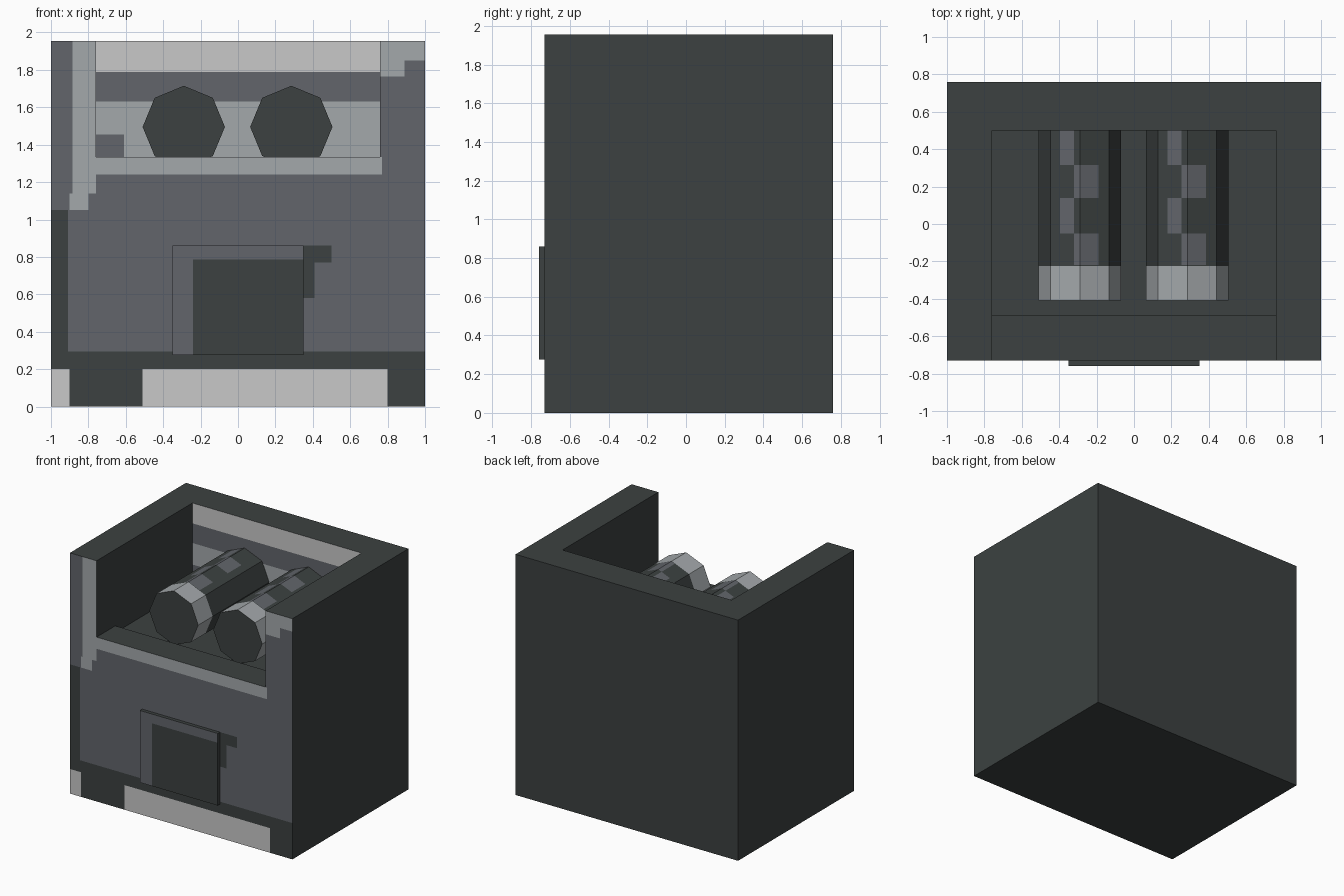
import bpy
import bmesh
from math import radians
from mathutils import Matrix, Vector

default = bpy.data.objects.get("Cube")
if default:
    bpy.data.objects.remove(default, do_unlink=True)

# Colours
DARK, GRAY, LIGHT, WHITE = range(4)
MATERIALS = []
for name, rgb in (("dark_slate", (0.045, 0.053, 0.052)), ("mid_gray", (0.122, 0.130, 0.147)),
                  ("light_gray", (0.370, 0.395, 0.410)), ("off_white", (0.578, 0.578, 0.578))):
    mat = bpy.data.materials.new(name)
    mat.use_nodes = True
    mat.diffuse_color = (*rgb, 1)
    mat.node_tree.nodes["Principled BSDF"].inputs["Base Color"].default_value = (*rgb, 1)
    MATERIALS.append(mat)


def make_object(name, bm):
    mesh = bpy.data.meshes.new(name)
    bm.to_mesh(mesh)
    bm.free()
    for mat in MATERIALS:
        mesh.materials.append(mat)
    obj = bpy.data.objects.new(name, mesh)
    bpy.context.collection.objects.link(obj)
    return obj


def block(name, lo, hi):
    lo, hi = Vector(lo), Vector(hi)
    bm = bmesh.new()
    bmesh.ops.create_cube(bm, size=1)
    for v in bm.verts:
        v.co = (lo + hi) / 2 + v.co * (hi - lo)
    return make_object(name, bm)


def carve(obj, cutter):
    mod = obj.modifiers.new("carve", 'BOOLEAN')
    mod.operation, mod.solver, mod.object = 'DIFFERENCE', 'EXACT', cutter
    bpy.context.view_layer.objects.active = obj
    bpy.ops.object.modifier_apply(modifier=mod.name)
    bpy.data.objects.remove(cutter, do_unlink=True)


def paint(obj, chosen, axis, base, rects):
    """Cut rectangles (x0, x1, b0, b1, colour) into the chosen faces and colour them."""
    bm = bmesh.new()
    bm.from_mesh(obj.data)
    bm.normal_update()
    cuts = {(0, r[i]) for r in rects for i in (0, 1)} | {(axis, r[i]) for r in rects for i in (2, 3)}
    for direction, value in sorted(cuts):
        faces = [f for f in bm.faces if chosen(f)]
        geom = {g for f in faces for g in (f, *f.edges, *f.verts)}
        normal = Vector((0, 0, 0))
        normal[direction] = 1
        bmesh.ops.bisect_plane(bm, geom=list(geom), dist=1e-5, plane_co=normal * value, plane_no=normal)
    for f in bm.faces:
        if chosen(f):
            f.material_index = base
            c = f.calc_center_median()
            for x0, x1, b0, b1, colour in rects:
                if x0 < c.x < x1 and b0 < c[axis] < b1:
                    f.material_index = colour
    bm.to_mesh(obj.data)
    bm.free()


def facing_front(low, high):
    return lambda f: f.normal.y < -0.9 and low < f.calc_center_median().y < high


# Body with an open-fronted tray and a slightly lower floor behind the lip
FRONT, BACK, TOP, LIP, FLOOR = -0.73, 0.76, 1.955, 1.335, 1.28
body = block("body", (-1, FRONT, 0), (1, BACK, TOP))
carve(body, block("tray_cutter", (-0.76, -1, LIP), (0.76, 0.5, 2.2)))
carve(body, block("floor_cutter", (-0.76, -0.49, FLOOR), (0.76, 0.5, 2.2)))

# Front markings
paint(body, facing_front(-0.8, -0.7), 2, GRAY, [
    (-1, 1, 0, 0.295, DARK),
    (-1, -0.91, 0, 1.05, DARK),
    (-1, -0.9, 0, 0.2, WHITE),
    (-0.51, 0.8, 0, 0.2, WHITE),
    (-0.885, -0.76, 1.14, TOP, LIGHT),
    (-0.9, -0.8, 1.05, 1.14, LIGHT),
    (-0.77, 0.77, 1.24, LIP, LIGHT),
    (0.76, 0.89, 1.765, TOP, LIGHT),
    (0.89, 1, 1.85, TOP, LIGHT),
    (0.3, 0.5, 0.77, 0.86, DARK),
    (0.3, 0.41, 0.58, 0.77, DARK)])

# Tray back wall bands
paint(body, facing_front(0.4, 0.6), 2, LIGHT, [
    (-0.76, 0.76, 1.63, 1.79, GRAY),
    (-0.76, 0.76, 1.79, TOP, WHITE),
    (-0.76, -0.61, FLOOR, 1.455, GRAY)])

# Raised front hatch
hatch = block("front_hatch", (-0.35, -0.76, 0.275), (0.35, FRONT, 0.86))
paint(hatch, facing_front(-0.8, -0.74), 2, DARK, [
    (-0.35, -0.24, 0.27, 0.86, GRAY),
    (-0.35, 0.35, 0.785, 0.86, GRAY)])

# Pair of eight-sided barrels lying in the tray
Y0, Y1, RADIUS = -0.41, 0.5, 0.22
for side, x in (("right", -0.29), ("left", 0.285)):
    bm = bmesh.new()
    place = Matrix.Translation((x, (Y0 + Y1) / 2, 1.495)) @ Matrix.Rotation(radians(90), 4, 'X')
    bmesh.ops.create_cone(bm, cap_ends=True, segments=8, radius1=RADIUS, radius2=RADIUS,
                          depth=Y1 - Y0, matrix=place)
    barrel = make_object(side + "_barrel", bm)
    # Light collar round the front end
    paint(barrel, lambda f: abs(f.normal.y) < 0.5, 1, DARK, [(-1, 1, Y0, -0.225, LIGHT)])
    # Staggered patches along the upper facets
    patches = []
    for start, end, inner in ((-0.22, -0.05, True), (-0.05, 0.14, False),
                              (0.14, 0.315, True), (0.315, Y1, False)):
        x0, x1 = (-0.03, 0.1) if inner else (-0.105, -0.03)
        patches.append((x + x0, x + x1, start, end, GRAY))
    paint(barrel, lambda f: f.normal.z > 0.8 and f.calc_center_median().y > -0.225, 1, DARK, patches)
